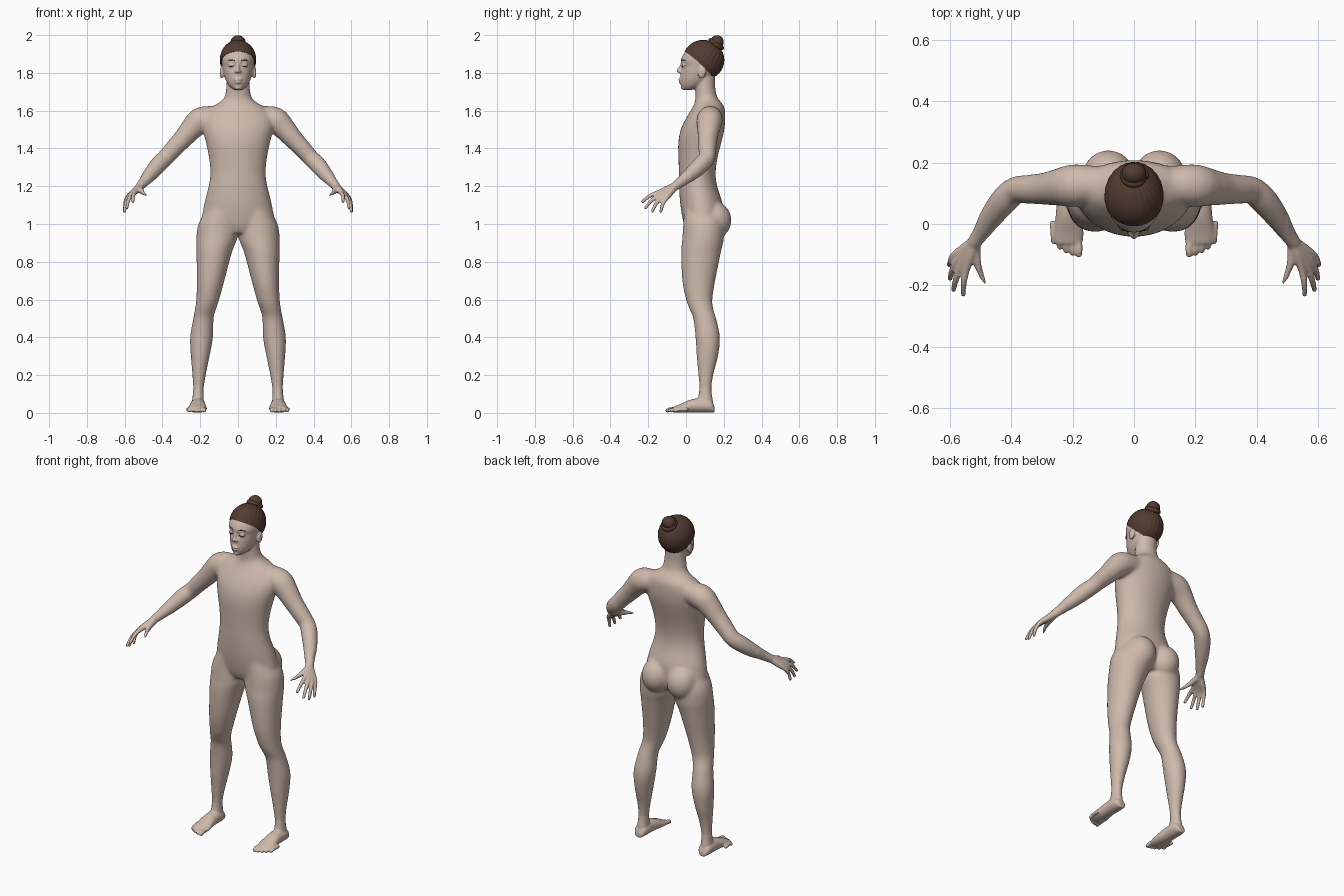
import bpy, bmesh
from math import sin, cos, pi, radians
from mathutils import Vector, Matrix

cube = bpy.data.objects.get("Cube")
if cube:
    bpy.data.objects.remove(cube, do_unlink=True)


def material(name, rgb):
    m = bpy.data.materials.new(name)
    m.use_nodes = True
    m.diffuse_color = (*rgb, 1)
    bsdf = m.node_tree.nodes["Principled BSDF"]
    bsdf.inputs["Base Color"].default_value = (*rgb, 1)
    bsdf.inputs["Roughness"].default_value = 0.7
    return m


skin = material("skin", (0.62, 0.49, 0.41))
brown = material("hair brown", (0.085, 0.045, 0.03))
dark = material("lash dark", (0.03, 0.02, 0.016))


def make_object(name, bm, mat):
    bmesh.ops.recalc_face_normals(bm, faces=bm.faces)
    mesh = bpy.data.meshes.new(name)
    bm.to_mesh(mesh)
    bm.free()
    mesh.materials.append(mat)
    ob = bpy.data.objects.new(name, mesh)
    bpy.context.collection.objects.link(ob)
    return ob


def select(ob):
    bpy.ops.object.select_all(action='DESELECT')
    ob.select_set(True)
    bpy.context.view_layer.objects.active = ob


def skin_rings(bm, rings):
    """Join rings of points into a closed tube."""
    loops = [[bm.verts.new(p) for p in ring] for ring in rings]
    for a, b in zip(loops, loops[1:]):
        for i in range(len(a)):
            j = (i + 1) % len(a)
            bm.faces.new((a[i], a[j], b[j], b[i]))
    bm.faces.new(loops[0])
    bm.faces.new(loops[-1])


def ellipse(c, u, v, seg=32):
    return [c + u * cos(2 * pi * i / seg) + v * sin(2 * pi * i / seg) for i in range(seg)]


def smooth_path(keys, steps=4):
    """Catmull-Rom interpolation of any tuple of values."""
    keys = [Vector(k) for k in keys]
    out = []
    for i in range(len(keys) - 1):
        a, b = keys[max(i - 1, 0)], keys[i]
        c, d = keys[i + 1], keys[min(i + 2, len(keys) - 1)]
        for k in range(steps):
            t = k / steps
            out.append(0.5 * (2 * b + (c - a) * t + (2 * a - 5 * b + 4 * c - d) * t * t
                              + (3 * b - a - 3 * c + d) * t ** 3))
    return out + [keys[-1]]


def column(bm, keys, side=1):
    """Stack of level rings: height, centre x, half width, front y, back y."""
    rows = [Vector(k) for k in keys]
    curves = zip(smooth_path([r[:3] for r in rows]), smooth_path([(r[3], r[4], 0) for r in rows]))
    skin_rings(bm, [ellipse(Vector((side * a[1], (b[0] + b[1]) / 2, a[0])),
                            Vector((a[2], 0, 0)), Vector((0, (b[1] - b[0]) / 2, 0)))
                    for a, b in curves])


def ball(bm, c, r, tilt=0.0):
    m = Matrix.Translation(c) @ Matrix.Rotation(tilt, 4, 'X') @ Matrix.Diagonal((*r, 1))
    bmesh.ops.create_uvsphere(bm, u_segments=24, v_segments=16, radius=1, matrix=m)


def tube(bm, keys, side=1, seg=16, steps=4):
    """Round tube through points (x, y, z, radius) with ball ends."""
    pts = smooth_path([(side * k[0], k[1], k[2], k[3]) for k in keys], steps)
    rings = []
    for i, p in enumerate(pts):
        t = (pts[min(i + 1, len(pts) - 1)] - pts[max(i - 1, 0)]).to_3d().normalized()
        u = t.cross(Vector((0.1, 0.3, 1))).normalized()
        rings.append(ellipse(p.to_3d(), u * p[3], t.cross(u) * p[3], seg))
    skin_rings(bm, rings)
    for p in (pts[0], pts[-1]):
        ball(bm, p.to_3d(), (p[3],) * 3)


bm = bmesh.new()
# torso and neck
column(bm, [(0.95, 0, 0.12, 0.01, 0.17), (1.0, 0, 0.19, -0.012, 0.19), (1.1, 0, 0.18, -0.03, 0.195),
            (1.2, 0, 0.156, -0.037, 0.165), (1.27, 0, 0.147, -0.038, 0.157),
            (1.35, 0, 0.154, -0.04, 0.167), (1.43, 0, 0.17, -0.041, 0.187),
            (1.5, 0, 0.187, -0.028, 0.203), (1.56, 0, 0.19, 0.0, 0.208),
            (1.61, 0, 0.155, 0.03, 0.205), (1.64, 0, 0.105, 0.045, 0.19),
            (1.67, 0, 0.073, 0.05, 0.167), (1.72, 0, 0.062, 0.048, 0.155), (1.78, 0, 0.06, 0.05, 0.155)])
# skull and jaw
column(bm, [(1.71, 0, 0.022, -0.012, 0.03), (1.73, 0, 0.046, -0.026, 0.09),
            (1.76, 0, 0.064, -0.03, 0.13), (1.79, 0, 0.074, -0.03, 0.16),
            (1.815, 0, 0.08, -0.027, 0.175), (1.84, 0, 0.085, -0.022, 0.18),
            (1.865, 0, 0.087, -0.028, 0.183), (1.9, 0, 0.085, -0.013, 0.183),
            (1.94, 0, 0.066, 0.02, 0.165), (1.96, 0, 0.03, 0.06, 0.12)])
# nose, lips and chin
tube(bm, [(0, -0.02, 1.85, 0.008), (0, -0.03, 1.83, 0.008), (0, -0.04, 1.811, 0.011)])
ball(bm, (0, -0.03, 1.765), (0.022, 0.012, 0.007))
ball(bm, (0, -0.029, 1.751), (0.019, 0.012, 0.007))
ball(bm, (0, -0.015, 1.723), (0.02, 0.013, 0.013))

for s in (1, -1):
    # nostrils, eyelids, ears
    ball(bm, (s * 0.011, -0.031, 1.807), (0.009, 0.01, 0.008))
    ball(bm, (s * 0.034, -0.012, 1.84), (0.017, 0.011, 0.011))
    ball(bm, (s * 0.086, 0.085, 1.803), (0.011, 0.021, 0.034), radians(-12))
    # legs
    column(bm, [(1.08, 0.09, 0.075, -0.01, 0.18), (1.0, 0.106, 0.104, -0.015, 0.2),
                (0.92, 0.113, 0.108, -0.02, 0.2), (0.85, 0.126, 0.094, -0.026, 0.185),
                (0.7, 0.145, 0.073, -0.02, 0.155), (0.6, 0.16, 0.061, 0, 0.14),
                (0.55, 0.172, 0.056, 0.018, 0.145), (0.5, 0.183, 0.054, 0.038, 0.16),
                (0.4, 0.193, 0.061, 0.05, 0.18), (0.3, 0.2, 0.05, 0.056, 0.17),
                (0.2, 0.206, 0.036, 0.065, 0.145), (0.12, 0.21, 0.028, 0.07, 0.135),
                (0.06, 0.212, 0.031, 0.06, 0.143), (0.02, 0.212, 0.028, 0.06, 0.145)], s)
    # hips at the back
    ball(bm, (s * 0.083, 0.148, 1.02), (0.088, 0.093, 0.1))
    # foot
    foot = smooth_path([(0.152, 0.02, 0.014), (0.135, 0.034, 0.032), (0.1, 0.04, 0.038),
                        (0.06, 0.04, 0.038), (0.02, 0.043, 0.034),
                        (-0.03, 0.049, 0.023), (-0.065, 0.045, 0.016)])
    skin_rings(bm, [ellipse(Vector((s * 0.213, y, h + 0.001)), Vector((w, 0, 0)), Vector((0, 0, h)))
                    for y, w, h in foot])
    for i in range(5):
        x, tip = 0.18 + 0.0205 * i, -0.098 + 0.0025 * i * i
        r = 0.013 if i == 0 else 0.01
        tube(bm, [(x + 0.004, tip + 0.06, 0.018, r), (x, tip + 0.02, 0.018, r), (x, tip, r, r * 0.9)], s)
    # arm
    tube(bm, [(0.12, 0.13, 1.565, 0.06), (0.195, 0.125, 1.55, 0.07), (0.245, 0.12, 1.505, 0.061),
              (0.29, 0.115, 1.453, 0.053), (0.34, 0.113, 1.4, 0.048), (0.385, 0.11, 1.35, 0.045),
              (0.42, 0.08, 1.315, 0.046), (0.46, 0.03, 1.268, 0.04), (0.495, -0.025, 1.225, 0.029),
              (0.518, -0.058, 1.2, 0.024)], s, 24)
    # palm and fingers: knuckle, fingertip
    wrist = Vector((0.518, -0.058, 1.2))
    for knuckle, tip in (((0.546, -0.145, 1.167), (0.556, -0.23, 1.118)),
                         ((0.565, -0.14, 1.153), (0.588, -0.215, 1.085)),
                         ((0.579, -0.125, 1.143), (0.6, -0.178, 1.068)),
                         ((0.586, -0.103, 1.138), (0.602, -0.133, 1.066))):
        k, t = Vector(knuckle), Vector(tip)
        bend = (k + t) / 2 + Vector((0.004, -0.004, 0.006))
        tube(bm, [(*wrist, 0.02), (*wrist.lerp(k, 0.5), 0.018), (*k, 0.013),
                  (*bend, 0.0105), (*t, 0.0085)], s)
    tube(bm, [(0.52, -0.07, 1.19, 0.02), (0.512, -0.12, 1.175, 0.015),
              (0.498, -0.16, 1.163, 0.011), (0.486, -0.193, 1.152, 0.009)], s)

# flatten the soles, then fuse all parts into one smooth skin
for v in bm.verts:
    v.co.z = max(v.co.z, 0.0)
body = make_object("body", bm, skin)
select(body)
fuse = body.modifiers.new("fuse", 'REMESH')
fuse.mode = 'VOXEL'
fuse.voxel_size = 0.0052
bpy.ops.object.modifier_apply(modifier="fuse")
soften = body.modifiers.new("soften", 'SMOOTH')
soften.iterations = 4
bpy.ops.object.modifier_apply(modifier="soften")

# extra blending for trunk and limbs, leaving head, hands and feet crisp
group = body.vertex_groups.new(name="blend")
group.add([v.index for v in body.data.vertices
           if 0.12 < v.co.z < 1.69 and abs(v.co.x) < 0.5], 1.0, 'REPLACE')
blend = body.modifiers.new("blend", 'SMOOTH')
blend.iterations = 40
blend.vertex_group = "blend"
bpy.ops.object.modifier_apply(modifier="blend")
bpy.ops.object.shade_smooth()

# brows and closed lashes follow the face
for name, height, arch, inner, outer in (("brow", 1.864, 0.005, 0.016, 0.055),
                                         ("lash", 1.838, -0.004, 0.02, 0.05)):
    for s, word in ((1, "left"), (-1, "right")):
        keys = []
        for i in range(7):
            t = i / 6
            x, z = inner + (outer - inner) * t, height + arch * sin(pi * t)
            hit, loc, _, _ = body.ray_cast(Vector((s * x, -1, z)), Vector((0, 1, 0)))
            keys.append((x, loc.y if hit else 0, z, 0.0012 + 0.001 * sin(pi * t)))
        bm = bmesh.new()
        tube(bm, keys, s, 8, 2)
        select(make_object(word + "_" + name, bm, dark))
        bpy.ops.object.shade_smooth()

# swept-back hair: rings around an axis aimed at the bun, with combed grooves
bm = bmesh.new()
lean = Matrix.Rotation(radians(-37), 3, 'X')
centre = Vector((0, 0.092, 1.868))
rings = []
for row in range(1, 28):
    ring = []
    for i in range(144):
        a = 2 * pi * i / 144
        back = sin(a)
        edge = radians(106 + 7 * back - 2 * cos(2 * a))
        t = min(row / 25, 1)
        d = lean @ Vector((sin(edge * t) * cos(a), sin(edge * t) * back, cos(edge * t)))
        groove = 1 + 0.008 * sin(24 * a) * sin(pi * t)
        tuck = (1, 0.94, 0.8)[max(row - 25, 0)]
        ring.append(centre + Vector((d.x * 0.096, d.y * 0.11, d.z * 0.106)) * groove * tuck)
    rings.append(ring)
skin_rings(bm, rings)
select(make_object("hair", bm, brown))
bpy.ops.object.shade_smooth_by_angle(angle=radians(50))

# bun with a wrapped coil
bm = bmesh.new()
ball(bm, (0, 0.163, 1.962), (0.04, 0.036, 0.038), radians(-37))
coil = [(0.036 * cos(a) * k, 0.158 + 0.032 * sin(a) * k, 1.95 + 0.02 * (1 - k) - 0.018 * sin(a), 0.013)
        for a, k in ((2 * pi * i / 16, 1 - 0.012 * i) for i in range(25))]
tube(bm, coil, 1, 12, 3)
select(make_object("hair_bun", bm, brown))
bpy.ops.object.shade_smooth_by_angle(angle=radians(50))
